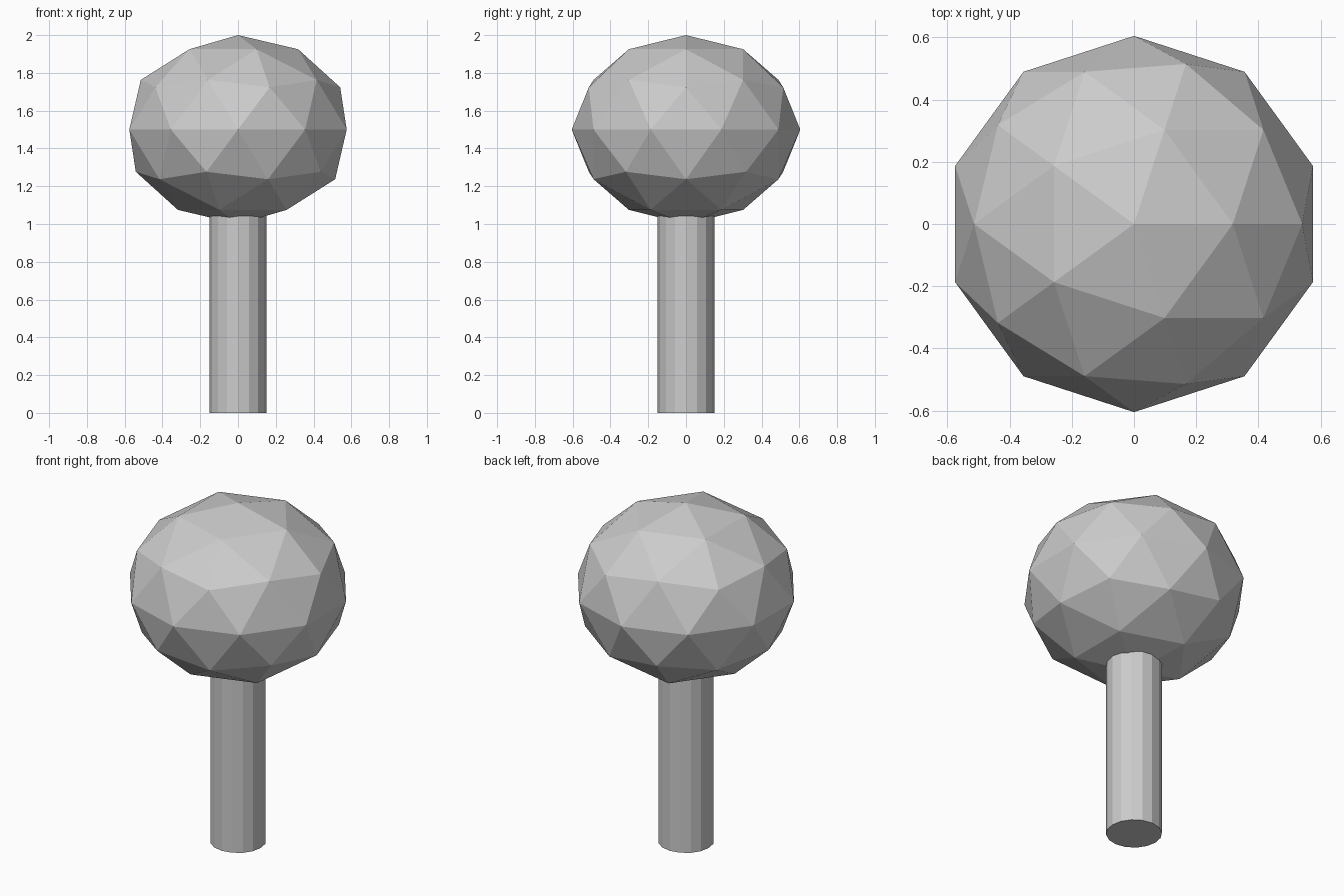
import bpy

if "Cube" in bpy.data.objects:
    bpy.data.objects.remove(bpy.data.objects["Cube"])

# Trunk: 16-sided faceted post whose top is buried in the foliage
trunk_height = 1.2
bpy.ops.mesh.primitive_cylinder_add(vertices=16, radius=0.15, depth=trunk_height,
                                    location=(0, 0, trunk_height / 2))
bpy.context.object.name = "trunk"

# Foliage: low-poly ball, slightly flattened
bpy.ops.mesh.primitive_ico_sphere_add(subdivisions=2, radius=1, location=(0, 0, 1.5))
foliage = bpy.context.object
foliage.name = "foliage"
foliage.scale = (0.605, 0.605, 0.5)
bpy.ops.object.transform_apply(location=False, rotation=False, scale=True)
